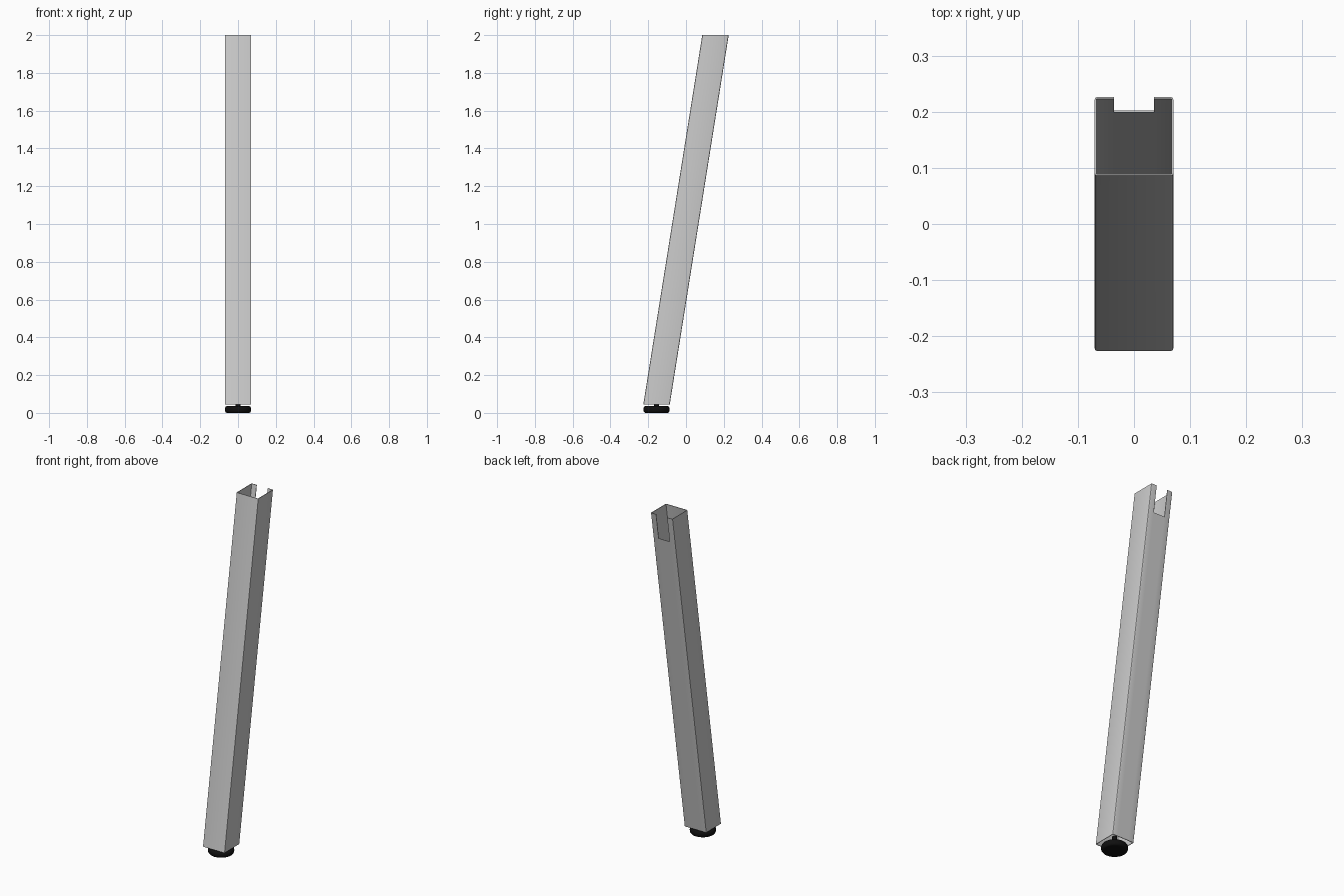
import bpy, bmesh, math
from mathutils import Matrix, Vector

if "Cube" in bpy.data.objects:
    bpy.data.objects.remove(bpy.data.objects["Cube"])

Z0, Z1 = 0.045, 2.0        # tube bottom and top
Y0, Y1 = -0.156, 0.156     # tube centre at bottom and top
H, WALL, R = 0.07, 0.003, 0.004
SLOT, SLOT_Z = 0.036, 1.85


def centre_y(z):
    return Y0 + (Y1 - Y0) * (z - Z0) / (Z1 - Z0)


def finish(name, bm, angle=30):
    bmesh.ops.recalc_face_normals(bm, faces=bm.faces)
    me = bpy.data.meshes.new(name)
    bm.to_mesh(me)
    bm.free()
    ob = bpy.data.objects.new(name, me)
    bpy.context.collection.objects.link(ob)
    bpy.ops.object.select_all(action='DESELECT')
    ob.select_set(True)
    bpy.context.view_layer.objects.active = ob
    bpy.ops.object.shade_smooth_by_angle(angle=math.radians(angle))
    return ob


def section(half, r):
    """Rounded square, starting and ending on the back side."""
    pts = []
    for k in range(4):
        a0 = math.pi / 2 + k * math.pi / 2
        c = Vector((math.cos(a0 + math.pi / 4), math.sin(a0 + math.pi / 4)))
        c *= (half - r) * math.sqrt(2)
        for i in range(4):
            a = a0 + i * math.pi / 6
            pts.append((c.x + r * math.cos(a), c.y + r * math.sin(a)))
    return [(-SLOT, half)] + pts + [(SLOT, half)]


# Slanted hollow tube, with a slot in the top of its back wall
bm = bmesh.new()
outer, inner = section(H, R), section(H - WALL, R - WALL)
n = len(outer)
levels = (Z0, SLOT_Z, Z1)
rings = [[[bm.verts.new((x, y + centre_y(z), z)) for x, y in prof]
          for z in levels] for prof in (outer, inner)]
for wall in rings:
    for lo in range(2):
        for i in range(n):
            if lo == 1 and i == n - 1:
                continue                      # the slot
            j = (i + 1) % n
            bm.faces.new((wall[lo][i], wall[lo][j], wall[lo + 1][j], wall[lo + 1][i]))
o, q = rings
for i in range(n):                            # bottom and top rims
    j = (i + 1) % n
    bm.faces.new((o[0][i], o[0][j], q[0][j], q[0][i]))
    if i < n - 1:
        bm.faces.new((o[2][i], o[2][j], q[2][j], q[2][i]))
for i in (0, n - 1):                          # slot sides
    bm.faces.new((o[1][i], o[2][i], q[2][i], q[1][i]))
bm.faces.new((o[1][0], o[1][-1], q[1][-1], q[1][0]))
finish("leg_tube", bm)

# Round levelling foot with a stem reaching into the tube
black = bpy.data.materials.new("black_rubber")
black.diffuse_color = (0.005, 0.005, 0.005, 1)
black.use_nodes = True
black.node_tree.nodes["Principled BSDF"].inputs["Base Color"].default_value = black.diffuse_color
profile = [(0, 0), (0.058, 0), (0.064, 0.002), (0.069, 0.009), (0.07, 0.018),
           (0.069, 0.027), (0.064, 0.034), (0.058, 0.036), (0.013, 0.036),
           (0.013, 0.085), (0, 0.085)]
bm = bmesh.new()
vs = [bm.verts.new((r, 0, z)) for r, z in profile]
es = [bm.edges.new(p) for p in zip(vs, vs[1:])]
bmesh.ops.spin(bm, geom=vs + es, cent=(0, 0, 0), axis=(0, 0, 1),
               angle=2 * math.pi, steps=32, use_duplicate=False)
bmesh.ops.remove_doubles(bm, verts=bm.verts, dist=1e-5)
bmesh.ops.translate(bm, verts=bm.verts, vec=(0, Y0, 0))
foot = finish("levelling_foot", bm, 40)
foot.data.materials.append(black)
